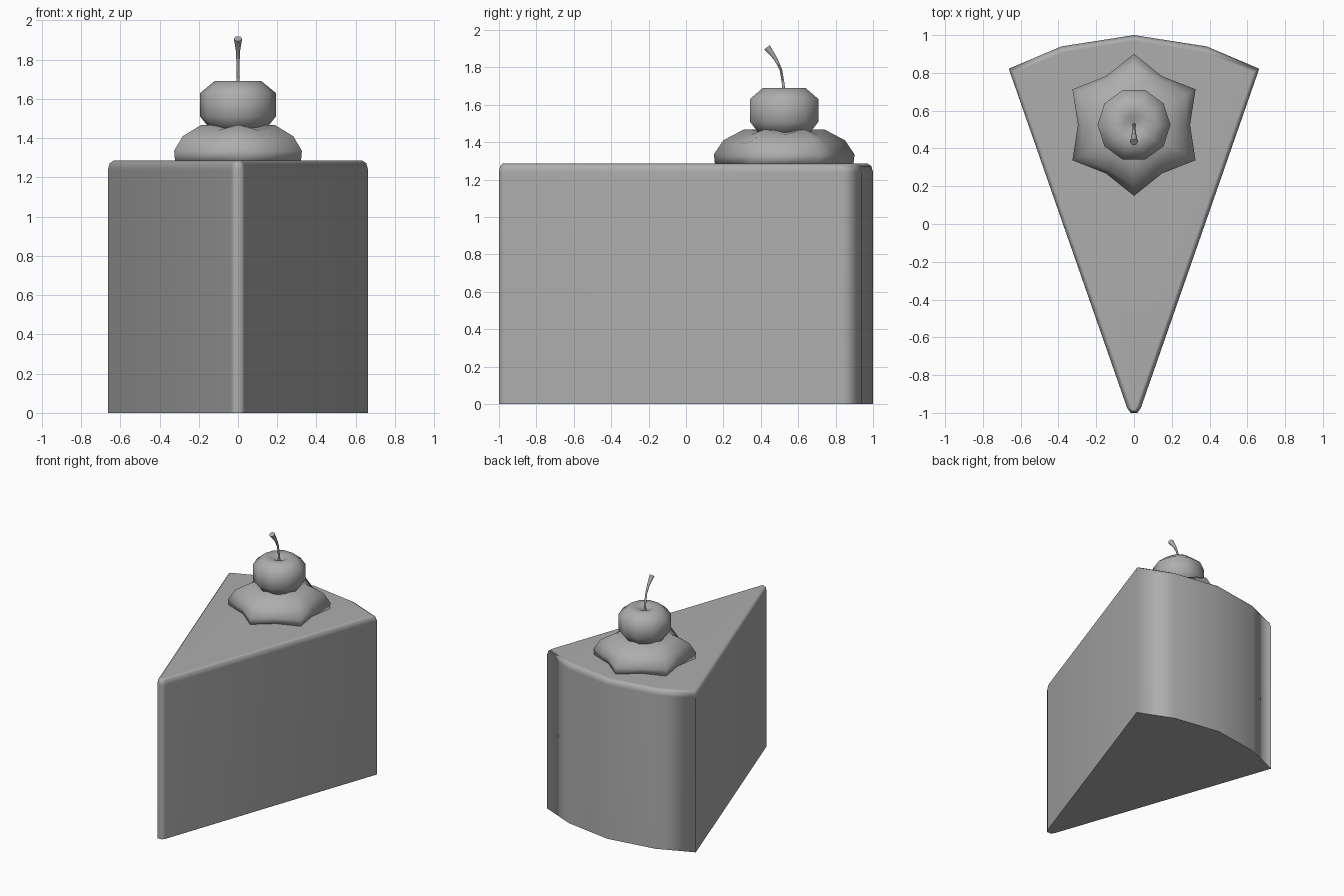
import bpy, bmesh
from math import sin, cos, pi, radians
from mathutils import Vector

if "Cube" in bpy.data.objects:
    bpy.data.objects.remove(bpy.data.objects["Cube"])

CY = 0.525  # y of cream and cherry axis

grey = bpy.data.materials.new("mid_grey")
grey.diffuse_color = (0.42, 0.42, 0.42, 1)
grey.use_nodes = True
grey.node_tree.nodes["Principled BSDF"].inputs["Base Color"].default_value = grey.diffuse_color


def loft(name, rings, angle=89):
    """Skin a stack of equal-length point rings and cap both ends."""
    bm = bmesh.new()
    vs = [[bm.verts.new(p) for p in r] for r in rings]
    n = len(vs[0])
    for a, b in zip(vs, vs[1:]):
        for i in range(n):
            j = (i + 1) % n
            bm.faces.new((a[i], a[j], b[j], b[i]))
    bm.faces.new(vs[0][::-1])
    bm.faces.new(vs[-1])
    bmesh.ops.recalc_face_normals(bm, faces=bm.faces)
    me = bpy.data.meshes.new(name)
    bm.to_mesh(me)
    bm.free()
    me.materials.append(grey)
    ob = bpy.data.objects.new(name, me)
    bpy.context.collection.objects.link(ob)
    bpy.context.view_layer.objects.active = ob
    ob.select_set(True)
    bpy.ops.object.shade_smooth_by_angle(angle=radians(angle))
    ob.select_set(False)
    return ob


# Cake wedge: right half outline, mirrored, with a rounded upper edge
outer = [(0.018, -1), (0.036, -0.975), (0.663, 0.822), (0.385, 0.94), (0, 1)]
inner = [(0.006, -0.98), (0.012, -0.963), (0.632, 0.803), (0.37, 0.91), (0, 0.97)]


def wedge_ring(t, z):
    half = [Vector(o).lerp(Vector(i), t) for o, i in zip(outer, inner)]
    pts = [(p.x, p.y, z) for p in half]
    return pts + [(-x, y, z) for x, y, z in pts[-2::-1]]


cake = loft("cake_slice", [wedge_ring(0, 0), wedge_ring(0, 1.24),
                           wedge_ring(0.3, 1.272), wedge_ring(1, 1.287)])
weighted = cake.modifiers.new("even_shading", 'WEIGHTED_NORMAL')
weighted.keep_sharp = True

# Cream dollop: six-pointed star whose valleys sit lower than its lobes
# (lobe radius, valley radius, lobe height, valley height)
cream = [(0.37, 0.29, 1.28, 1.28), (0.376, 0.297, 1.335, 1.33),
         (0.325, 0.275, 1.41, 1.385), (0.215, 0.205, 1.468, 1.44),
         (0.10, 0.10, 1.465, 1.46)]
loft("cream_dollop", [
    [(c[k % 2] * cos(pi / 2 + k * pi / 6),
      CY + c[k % 2] * sin(pi / 2 + k * pi / 6), c[2 + k % 2])
     for k in range(12)] for c in cream])

# Cherry: ten-sided with a dimple on top
cherry = [(0.06, 1.43), (0.145, 1.45), (0.193, 1.51), (0.193, 1.63),
          (0.12, 1.69), (0.055, 1.685), (0.012, 1.66)]
loft("cherry", [[(r * cos(k * pi / 5), CY + r * sin(k * pi / 5), z)
                 for k in range(10)] for r, z in cherry])

# Stem: tapered tube bending forwards, wider at the tip
path = [(0.523, 1.65, 0.011), (0.52, 1.71, 0.008), (0.508, 1.785, 0.008),
        (0.48, 1.845, 0.011), (0.433, 1.907, 0.021)]
rings = []
for i, (y, z, r) in enumerate(path):
    a, b = path[max(i - 1, 0)], path[min(i + 1, len(path) - 1)]
    d = Vector((0, b[0] - a[0], b[1] - a[1])).normalized()
    side = Vector((0, d.z, -d.y))
    rings.append([Vector((0, y, z)) + Vector((1, 0, 0)) * r * cos(k * pi / 3)
                  + side * r * sin(k * pi / 3) for k in range(6)])
loft("cherry_stem", rings, angle=60)
